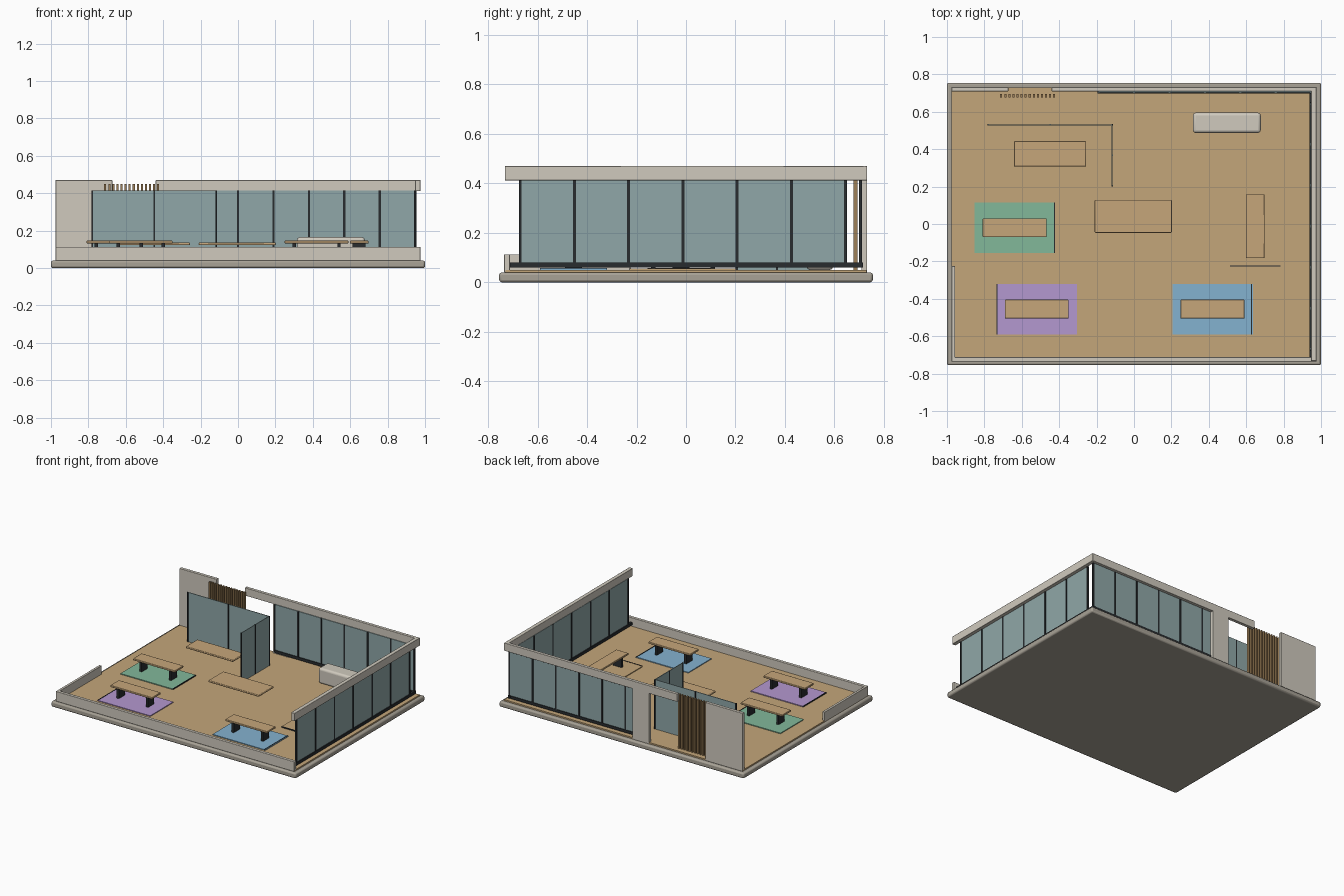
import bpy

if "Cube" in bpy.data.objects:
    bpy.data.objects.remove(bpy.data.objects["Cube"])


def paint(name, *rgb):
    # 0-255 display colour to a linear material
    lin = [((c / 255 + 0.055) / 1.055) ** 2.4 for c in rgb] + [1]
    m = bpy.data.materials.new(name)
    m.use_nodes = True
    m.diffuse_color = lin
    m.node_tree.nodes["Principled BSDF"].inputs["Base Color"].default_value = lin
    return m


plaster = paint("plaster", 208, 202, 190)
stone = paint("stone", 168, 162, 150)
wood = paint("floor_wood", 196, 166, 122)
oak = paint("table_oak", 198, 166, 122)
slat_brown = paint("slat_brown", 158, 128, 88)
glass = paint("tinted_glass", 144, 167, 168)
dark = paint("dark_metal", 40, 44, 47)
green = paint("rug_green", 130, 184, 154)
purple = paint("rug_purple", 180, 152, 208)
blue = paint("rug_blue", 132, 178, 208)


def box(name, mat, x, y, z, bevel=0, segments=2):
    """Box given by its (min, max) span on each axis."""
    spans = (x, y, z)
    bpy.ops.mesh.primitive_cube_add(size=1, location=[sum(s) / 2 for s in spans])
    ob = bpy.context.object
    ob.name = name
    ob.scale = [s[1] - s[0] for s in spans]
    bpy.ops.object.transform_apply(location=False, rotation=False, scale=True)
    ob.data.materials.append(mat)
    if bevel:
        mod = ob.modifiers.new("soft_edges", "BEVEL")
        mod.width = bevel
        mod.segments = segments
        bpy.ops.object.shade_smooth_by_angle()
    return ob


def around(c, width):
    return (c - width / 2, c + width / 2)


def glazing(name, along, across, start, end, panels, z, post=0.012):
    """Row of glass panels with posts, running along x or y."""
    def place(part, mat, span, thick):
        line = around(across, thick)
        x, y = (span, line) if along == "x" else (line, span)
        box(f"{name}_{part}", mat, x, y, z)
    place("glass", glass, (start, end), 0.005)
    for i in range(panels + 1):
        c = start + (end - start) * i / panels
        place("post", dark, around(c, post), post)


# Slab and floor
box("base_slab", stone, (-1, 1), (-0.755, 0.755), (0, 0.04), 0.01)
box("floor", wood, (-0.975, 0.975), (-0.73, 0.73), (0.035, 0.05))

# Low walls
LOW = (0.04, 0.113)
box("front_low_wall", plaster, (-0.975, 0.975), (-0.735, -0.712), LOW, 0.002)
box("right_low_wall", plaster, (-0.975, -0.957), (-0.73, -0.225), LOW, 0.002)

# Back wall with door opening, and the roof-edge beams
BACK = (0.709, 0.732)
BEAM = (0.412, 0.47)
box("back_wall_end", plaster, (-0.975, -0.672), BACK, (0.04, 0.47), 0.002)
box("back_wall_pier", plaster, (-0.21, -0.075), BACK, (0.04, 0.415))
box("back_beam", plaster, (-0.44, 0.975), BACK, BEAM, 0.002)
box("left_beam", plaster, (0.947, 0.975), (-0.732, 0.732), BEAM, 0.002)

# Glazed walls with bottom rails
PANE = (0.065, 0.415)
RAIL = (0.06, 0.08)
glazing("left_window", "y", 0.947, -0.67, 0.645, 6, PANE)
box("left_window_rail", dark, (0.938, 0.956), (-0.715, 0.715), RAIL)
glazing("back_window", "x", 0.705, -0.19, 0.948, 6, PANE)
box("back_window_rail", dark, (-0.19, 0.95), (0.697, 0.712), RAIL)

# Glass partition, L shaped
SCREEN = (0.05, 0.415)
glazing("partition_long", "x", 0.53, -0.78, -0.117, 2, SCREEN, 0.009)
glazing("partition_short", "y", -0.117, 0.205, 0.53, 2, SCREEN, 0.009)

# Timber slats beside the door
for i in range(14):
    x = -0.71 + i * 0.0218
    box("door_slat", slat_brown, around(x, 0.011), (0.677, 0.694), (0.05, 0.45))


def desk(name, cx, cy, rug, rug_side, turned=False):
    """Desk on a rug; rug_side picks the rug edge carrying a dark strip."""
    def part(label, mat, u, v, z, bevel=0):
        x, y = (v, u) if turned else (u, v)
        box(f"{name}_{label}", mat, [cx + a for a in x], [cy + a for a in y], z, bevel)
    part("rug", rug, around(0, 0.43), around(0, 0.27), (0.05, 0.056))
    part("rug_strip", dark, around(rug_side * 0.213, 0.005), around(0, 0.27), (0.05, 0.058))
    part("top", oak, around(0, 0.342), around(0, 0.1), (0.132, 0.146), 0.003)
    for s in (-1, 1):
        part("leg", dark, around(s * 0.12, 0.018), around(0, 0.07), (0.056, 0.132))


desk("green_desk", -0.638, -0.02, green, 1)
desk("purple_desk", -0.52, -0.455, purple, -1)
desk("blue_desk", 0.42, -0.455, blue, 0.98)
desk("side_desk", 0.648, -0.012, wood, -1, turned=True)

# Long thin meeting tables
TOP = (0.122, 0.136)
box("meeting_table_centre", oak, (-0.21, 0.202), (-0.047, 0.128), TOP, 0.004)
box("meeting_table_back", oak, (-0.642, -0.257), (0.307, 0.443), TOP, 0.004)

# Rounded white counter
box("counter", plaster, (0.315, 0.678), (0.487, 0.595), (0.05, 0.165), 0.016, 4)
